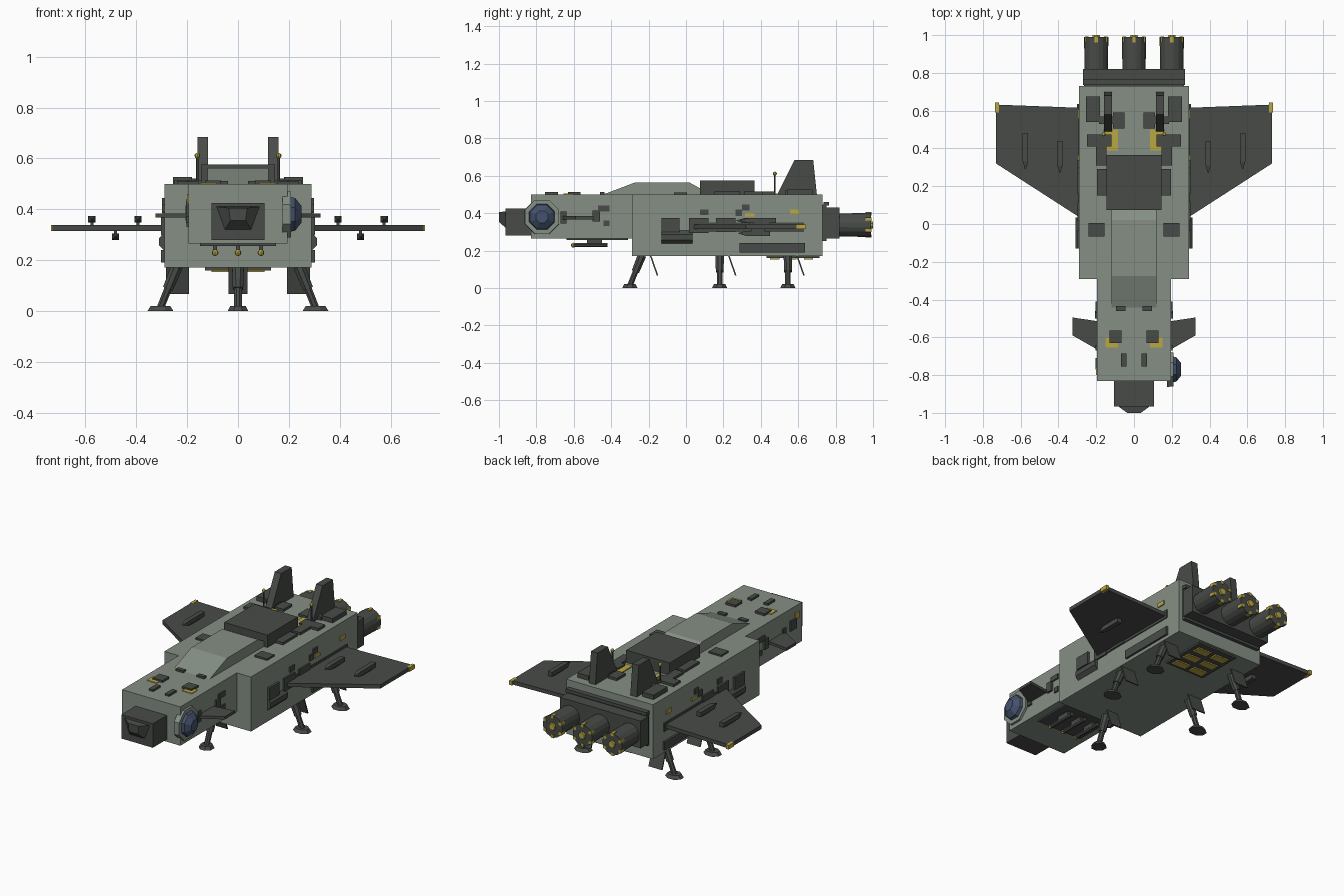
import bpy, bmesh, math
from mathutils import Vector, Matrix

if "Cube" in bpy.data.objects:
    bpy.data.objects.remove(bpy.data.objects["Cube"])

def mat(name, c):
    m = bpy.data.materials.new(name)
    m.diffuse_color = (*c, 1)
    m.use_nodes = True
    m.node_tree.nodes["Principled BSDF"].inputs["Base Color"].default_value = m.diffuse_color
    return m

GREEN = mat("hull_green_grey", (0.235, 0.275, 0.235))
DARK = mat("dark_grey", (0.064, 0.071, 0.064))
YELLOW = mat("ochre_yellow", (0.49, 0.39, 0.055))
BLUE = mat("lens_blue", (0.058, 0.082, 0.15))

def finish(name, bm, m):
    bmesh.ops.recalc_face_normals(bm, faces=bm.faces)
    me = bpy.data.meshes.new(name)
    bm.to_mesh(me)
    bm.free()
    me.materials.append(m)
    ob = bpy.data.objects.new(name, me)
    bpy.context.collection.objects.link(ob)
    return ob

def loft(name, a, b, m):
    """Solid between two matching outlines."""
    bm = bmesh.new()
    va = [bm.verts.new(p) for p in a]
    vb = [bm.verts.new(p) for p in b]
    n = len(a)
    bm.faces.new(va)
    bm.faces.new(vb)
    for i in range(n):
        bm.faces.new((va[i], va[(i + 1) % n], vb[(i + 1) % n], vb[i]))
    return finish(name, bm, m)

def box(name, x0, x1, y0, y1, z0, z1, m=DARK):
    q = [(x0, y0), (x1, y0), (x1, y1), (x0, y1)]
    return loft(name, [(x, y, z0) for x, y in q], [(x, y, z1) for x, y in q], m)

def side_profile(name, yz, x0, x1, m=DARK):
    return loft(name, [(x0, y, z) for y, z in yz], [(x1, y, z) for y, z in yz], m)

def top_profile(name, xy, z0, z1, m=DARK):
    return loft(name, [(x, y, z0) for x, y in xy], [(x, y, z1) for x, y in xy], m)

def rod(name, p, q, r1, r2, m=DARK, n=8, squash=1.0):
    p, q = Vector(p), Vector(q)
    d = q - p
    bm = bmesh.new()
    bmesh.ops.create_cone(bm, cap_ends=True, segments=n, radius1=r1, radius2=r2, depth=d.length)
    bmesh.ops.rotate(bm, verts=bm.verts, matrix=Matrix.Rotation(math.pi / n, 3, 'Z'))
    bmesh.ops.scale(bm, verts=bm.verts, vec=(squash, 1, 1))
    rot = Vector((0, 0, 1)).rotation_difference(d).to_matrix().to_4x4()
    bm.transform(Matrix.Translation((p + q) / 2) @ rot)
    return finish(name, bm, m)

def ball(name, c, r, m=YELLOW, sc=(1, 1, 1), u=8, v=6):
    bm = bmesh.new()
    bmesh.ops.create_uvsphere(bm, u_segments=u, v_segments=v, radius=r)
    bm.transform(Matrix.Translation(c) @ Matrix.Diagonal((*sc, 1)))
    return finish(name, bm, m)

# Hull
box("rear_hull", -.29, .29, -.29, .73, .17, .50, GREEN)
box("front_hull", -.195, .195, -.83, -.28, .265, .50, GREEN)
side_profile("dorsal_ridge", [(-.455, .495), (-.275, .563), (.02, .563), (.08, .53), (.08, .495)], -.12, .12, GREEN)
box("dorsal_housing", -.145, .145, .075, .365, .495, .575)

# Nose
box("nose_block", -.105, .105, -.965, -.825, .28, .425)
loft("nose_visor",
     [(-.085, -.964, .41), (.085, -.964, .41), (.052, -.964, .32), (-.052, -.964, .32)],
     [(-.036, -1, .405), (.036, -1, .405), (.03, -1, .355), (-.03, -1, .355)], DARK)

# Lens on the right of the nose, built on an eight-sided mount
rod("lens_mount", (.175, -.77, .38), (.208, -.77, .38), .1, .098, GREEN, 8)
rod("lens_base", (.2, -.77, .38), (.225, -.77, .38), .076, .069, BLUE, 8)
rod("lens_dome", (.225, -.77, .38), (.25, -.77, .38), .069, .035, BLUE, 8)

# Engine block and three engines
box("engine_step", -.265, .265, .725, .75, .25, .445)
box("engine_block", -.27, .27, .745, .82, .265, .43)
box("engine_crossbar", -.27, .27, .735, .765, .44, .46)
for i in (-1, 0, 1):
    x, z = .2 * i, .337
    rod("engine_tube", (x, .81, z), (x, .99, z), .062, .066, DARK, 16)
    rod("engine_core", (x, .985, z), (x, 1.0, z), .024, .02, YELLOW, 8)
    for k in range(6):
        a = math.pi / 2 + k * math.pi / 3
        c, s = math.cos(a), math.sin(a)
        rod("engine_tab", (x + .059 * c, .96, z + .059 * s), (x + .059 * c, .993, z + .059 * s), .013, .013, YELLOW, 4)

# Belly gun bay
box("gun_bay_panel", -.15, .15, -.64, -.31, .256, .267)
for x in (-.09, 0, .09):
    rod("belly_gun", (x, -.6, .229), (x, -.42, .229), .012, .012)
    box("gun_mount", x - .008, x + .008, -.53, -.45, .23, .26)
    ball("gun_tip", (x, -.602, .229), .013)

# Belly vent panel
box("belly_vent_panel", -.13, .13, .43, .715, .16, .172)
for y in (.475, .565, .655):
    for x in (-.06, .06):
        box("belly_vent", x - .045, x + .045, y - .025, y + .025, .153, .162, YELLOW)

# Landing gear
def leg(x, y, top, sx):
    rod("leg_upper", top, Vector(top).lerp(Vector((x, y, .015)), .55), .025, .022)
    rod("leg_lower", top, (x, y, .012), .016, .016)
    rod("foot_pad", (x, y, 0), (x, y, .02), .044, .033, DARK, 8, sx)

leg(0, -.3, (0, -.235, .175), 1)
def gear_door(x, w, y):
    side_profile("gear_door", [(y, .172), (y + .008, .172), (y + .045, .066), (y + .037, .066)], x - w, x + w)
gear_door(0, .037, -.193)

# Top plates: x0, x1, y0, y1, z top, colour
top_plates = [
    (.085, .15, -.655, -.6, .504, YELLOW), (.065, .13, -.63, -.565, .513, DARK),
    (.04, .068, -.755, -.685, .512, DARK), (.045, .095, -.46, -.435, .512, DARK),
    (.155, .24, -.065, .005, .51, DARK), (.145, .195, .15, .29, .515, DARK),
    (.145, .2, .31, .41, .515, DARK), (.12, .25, .41, .475, .515, DARK),
    (.085, .155, .39, .5, .506, YELLOW), (.18, .255, .54, .675, .527, DARK),
    (.05, .11, .505, .59, .515, DARK), (.11, .185, .53, .57, .52, DARK)]
# Rear side plates: y0, y1, z0, z1, depth, colour
side_plates = [
    (-.13, -.035, .30, .375, .013, DARK), (.015, .12, .295, .375, .01, DARK),
    (.16, .265, .30, .375, .01, DARK), (.075, .12, .39, .42, .008, DARK),
    (.3, .34, .415, .445, .008, DARK), (.265, .3, .385, .42, .008, DARK),
    (.315, .365, .383, .4, .006, YELLOW), (.555, .605, .395, .42, .006, YELLOW),
    (.285, .635, .19, .24, .012, DARK), (.02, .63, .30, .35, .006, DARK)]
# Front side plates
nose_plates = [
    (-.5, -.46, .355, .415, .012, DARK), (-.67, -.64, .345, .41, .01, DARK),
    (-.47, -.41, .41, .44, .008, DARK), (-.44, -.41, .33, .36, .008, DARK)]

def missile(x, y0, y1, z, stem0, stem1):
    box("missile_body", x - .014, x + .014, y0 + .04, y1, z - .013, z + .013)
    loft("missile_nose",
         [(x - .014, y0 + .04, z - .013), (x + .014, y0 + .04, z - .013), (x + .014, y0 + .04, z + .013), (x - .014, y0 + .04, z + .013)],
         [(x - .002, y0, z - .002), (x + .002, y0, z - .002), (x + .002, y0, z + .002), (x - .002, y0, z + .002)], DARK)
    box("missile_pylon", x - .006, x + .006, y0 + .07, y1 - .03, stem0, stem1)

# Everything that repeats left and right
for s in (-1, 1):
    # Main wing with tip light and missiles
    top_profile("wing", [(s * .28, .03), (s * .73, .32), (s * .73, .632), (s * .28, .615)], .315, .338)
    box("wing_tip_light", s * .716, s * .735, .59, .642, .314, .339, YELLOW)
    missile(s * .575, .29, .48, .36, .33, .355)
    missile(s * .393, .27, .44, .36, .33, .355)
    missile(s * .482, .28, .45, .292, .295, .32)
    # Canard
    top_profile("canard", [(s * .19, -.667), (s * .325, -.59), (s * .325, -.495), (s * .19, -.515)], .367, .384)
    # Tail fin
    side_profile("tail_fin", [(.485, .495), (.58, .685), (.68, .685), (.70, .495)], s * .117, s * .16)
    # Antenna
    rod("antenna", (s * .16, .475, .5), (s * .16, .475, .61), .005, .005, DARK, 6)
    ball("antenna_tip", (s * .16, .475, .611), .011)
    # Rear legs
    for y in (.18, .545):
        leg(s * .305, y, (s * .24, y, .175), 1.25)
        gear_door(s * .238, .045, y + .045)
    # Side pods
    rod("side_pod", (s * .275, -.13, .272), (s * .275, .035, .272), .038, .038)
    # Hull plates
    for x0, x1, y0, y1, z, m in top_plates:
        box("top_plate", s * x0, s * x1, y0, y1, .495, z, m)
    for wall, plates in ((.29, side_plates), (.195, nose_plates)):
        for y0, y1, z0, z1, d, m in plates:
            box("side_plate", s * (wall - .005), s * (wall + d), y0, y1, z0, z1, m)

# Left cheek marking opposite the lens
box("left_cheek_plate", -.205, -.19, -.77, -.71, .37, .43)
box("left_cheek_mark", -.2, -.19, -.8, -.76, .42, .46, YELLOW)
